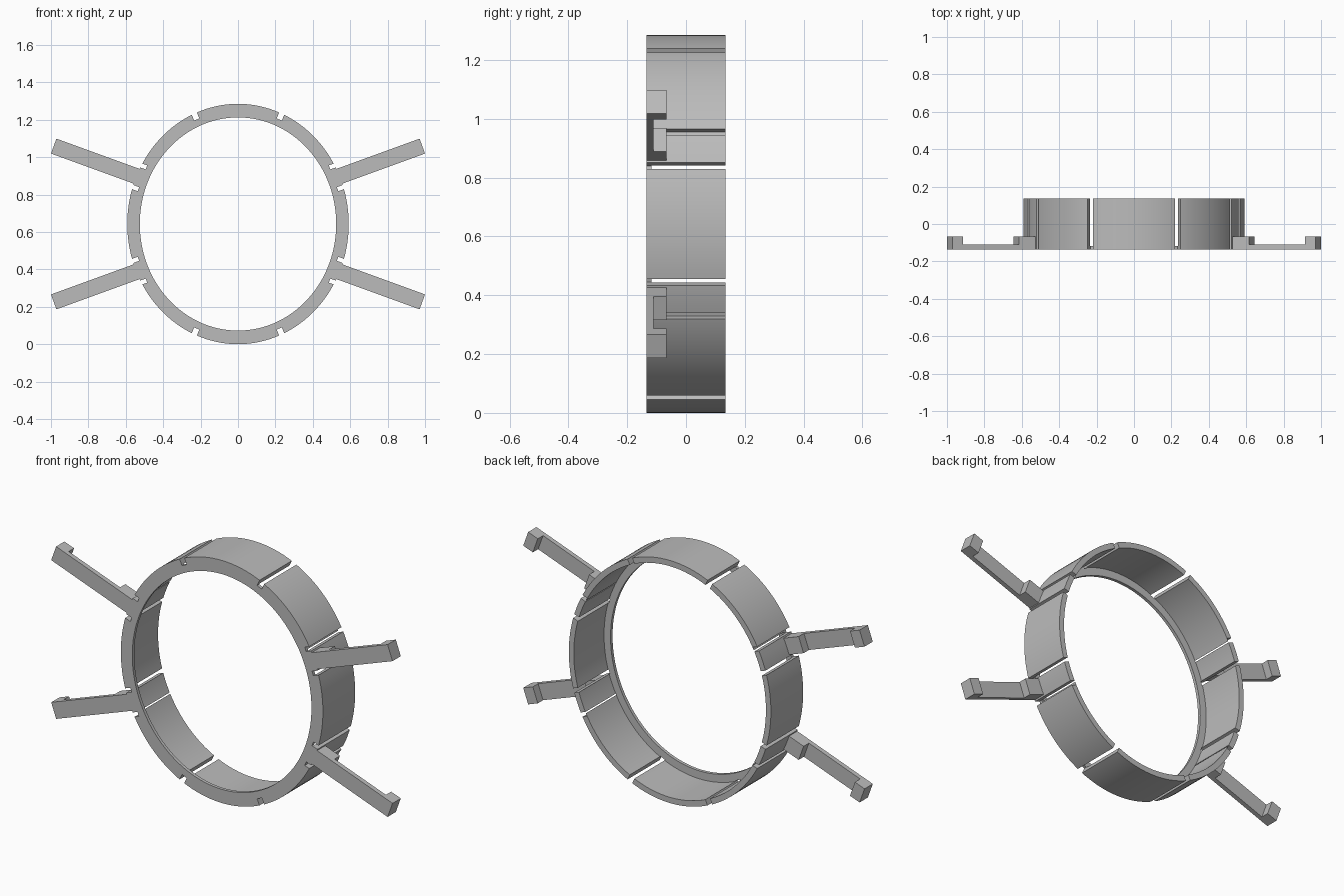
import bpy, bmesh
from math import cos, sin, pi, radians
from mathutils import Vector

if "Cube" in bpy.data.objects:
    bpy.data.objects.remove(bpy.data.objects["Cube"])

CZ = 0.6425                     # ring centre height
FRONT, BACK = -0.135, 0.135
SIDES = ((1, 1), (-1, 1), (1, -1), (-1, -1))

grey = bpy.data.materials.new("plain grey")
grey.use_nodes = True
grey.diffuse_color = (0.5, 0.5, 0.5, 1)
grey.node_tree.nodes["Principled BSDF"].inputs["Base Color"].default_value = (0.5, 0.5, 0.5, 1)


def make_object(name, bm):
    bmesh.ops.recalc_face_normals(bm, faces=bm.faces)
    mesh = bpy.data.meshes.new(name)
    bm.to_mesh(mesh)
    bm.free()
    mesh.materials.append(grey)
    obj = bpy.data.objects.new(name, mesh)
    bpy.context.collection.objects.link(obj)
    return obj


def add_prism(bm, outline, origin, angle, half_width, sx, sz):
    """Extrude an (along, y) outline sideways, pointing along an angle in the xz plane."""
    along = Vector((cos(angle), 0, sin(angle)))
    across = Vector((-sin(angle), 0, cos(angle)))
    loops = []
    for side in (-half_width, half_width):
        loop = []
        for s, y in outline:
            p = Vector(origin) + along * s + across * side
            loop.append(bm.verts.new((sx * p.x, y, CZ + sz * p.z)))
        loops.append(loop)
    a, b = loops
    bm.faces.new(a)
    bm.faces.new(b[::-1])
    for i in range(len(a)):
        j = (i + 1) % len(a)
        bm.faces.new((a[j], a[i], b[i], b[j]))


# Oval ring: L-shaped section of front flange and thin outer wall
bm = bmesh.new()
section = [(0.592, 0.6425, FRONT), (0.592, 0.6425, BACK), (0.563, 0.612, BACK),
           (0.563, 0.612, -0.118), (0.525, 0.57, -0.118), (0.525, 0.57, FRONT)]
STEPS = 128
rings = []
for i in range(STEPS):
    t = 2 * pi * i / STEPS
    rings.append([bm.verts.new((a * cos(t), y, CZ + b * sin(t))) for a, b, y in section])
for i in range(STEPS):
    p, q = rings[i], rings[(i + 1) % STEPS]
    for k in range(len(section)):
        m = (k + 1) % len(section)
        bm.faces.new((p[k], p[m], q[m], q[k]))
ring = make_object("slotted_ring", bm)

# Slots: one near the top and a pair beside each arm, in every quarter
ARM = radians(20)
root = Vector((0.543, 0, 0.256))
normal = Vector((-sin(ARM), 0, cos(ARM)))
bm = bmesh.new()
slot = [(-0.034, -0.2), (0.05, -0.2), (0.05, 0.2), (-0.034, 0.2)]
for sx, sz in SIDES:
    add_prism(bm, slot, (0.234, 0, 0.59), radians(66), 0.015, sx, sz)
    for offset in (-0.062, 0.062):
        add_prism(bm, slot, root + normal * offset, ARM, 0.0115, sx, sz)
cutter = make_object("slot_cutter", bm)
cutter.hide_render = True
cut = ring.modifiers.new("slots", "BOOLEAN")
cut.operation = "DIFFERENCE"
cut.solver = "EXACT"
cut.object = cutter
bpy.ops.object.select_all(action="DESELECT")
bpy.context.view_layer.objects.active = ring
ring.select_set(True)
bpy.ops.object.modifier_apply(modifier=cut.name)
bpy.data.objects.remove(cutter)
bpy.ops.object.shade_smooth_by_angle(angle=radians(30))

# Arms: thin bar with a raised block at the root and at the tip
BAR, BLOCK = -0.11, -0.066
profile = [(-0.49, FRONT), (0, FRONT), (0, BLOCK), (-0.06, BLOCK),
           (-0.06, BAR), (-0.38, BAR), (-0.38, BLOCK), (-0.49, BLOCK)]
for sx, sz in SIDES:
    bm = bmesh.new()
    add_prism(bm, profile, (0.9855, 0, 0.4165), ARM, 0.0425, sx, sz)
    name = ("upper" if sz > 0 else "lower") + ("_left" if sx > 0 else "_right") + "_arm"
    make_object(name, bm)
